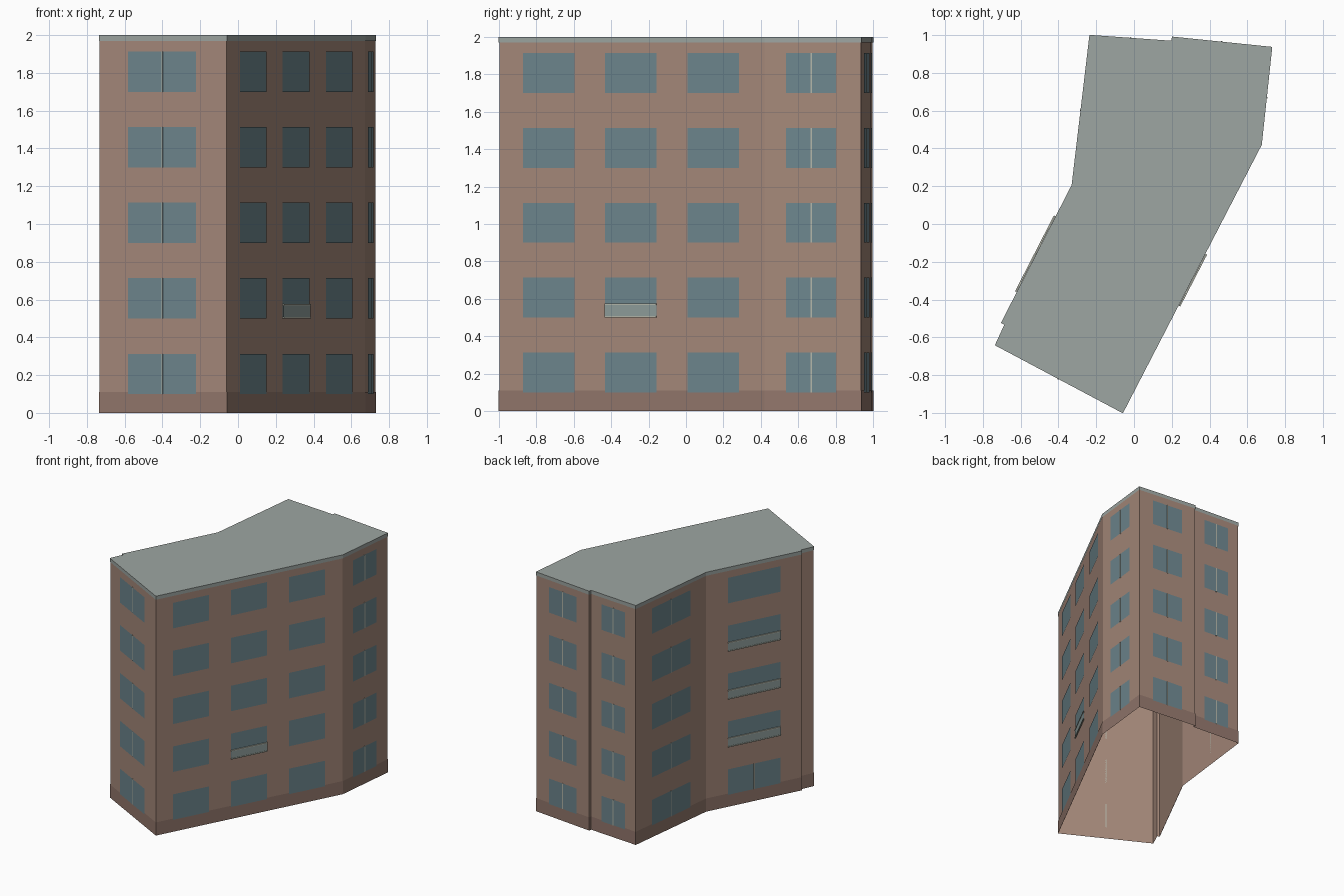
import bpy, bmesh
from mathutils import Vector

if "Cube" in bpy.data.objects:
    bpy.data.objects.remove(bpy.data.objects["Cube"])

# footprint, counter-clockwise from the front-left corner
PLAN = [Vector(p) for p in [
    (-0.732, -0.640), (-0.060, -0.997), (0.673, 0.420), (0.728, 0.934),
    (0.203, 0.988), (0.201, 0.966), (-0.233, 0.997), (-0.327, 0.205),
    (-0.700, -0.522), (-0.682, -0.531)]]
N = len(PLAN)
FLOOR, SILL, HEAD = 0.4, 0.10, 0.313


def material(name, rgb):
    m = bpy.data.materials.new(name)
    m.diffuse_color = (*rgb, 1)
    m.use_nodes = True
    m.node_tree.nodes["Principled BSDF"].inputs["Base Color"].default_value = m.diffuse_color
    return m


BRICK = material("wall_brown", (0.38, 0.25, 0.195))
PLINTH = material("base_brown", (0.29, 0.185, 0.15))
ROOF = material("roof_grey", (0.34, 0.38, 0.36))
GLASS = material("window_blue", (0.155, 0.24, 0.27))
FRAME = material("frame_light", (0.45, 0.47, 0.40))
PANEL = material("railing_panel", (0.27, 0.34, 0.33))


def finish(bm, name, mat):
    me = bpy.data.meshes.new(name)
    bm.to_mesh(me)
    bm.free()
    me.materials.append(mat)
    ob = bpy.data.objects.new(name, me)
    bpy.context.collection.objects.link(ob)


def normal(i):
    d = (PLAN[(i + 1) % N] - PLAN[i]).normalized()
    return Vector((d.y, -d.x))


def outline(off):
    # mitred outward offset of the footprint
    pts = []
    for i in range(N):
        a, b = normal(i - 1), normal(i)
        pts.append(PLAN[i] + (a + b) * (off / (1 + a.dot(b))))
    return pts


def band(name, off, z0, z1, mat):
    bm = bmesh.new()
    pts = outline(off)
    lo = [bm.verts.new((*p, z0)) for p in pts]
    hi = [bm.verts.new((*p, z1)) for p in pts]
    for i in range(N):
        j = (i + 1) % N
        bm.faces.new((lo[i], lo[j], hi[j], hi[i]))
    finish(bm, name, mat)


def corners(bm, i, t0, t1, z0, z1, off):
    # four vertices of a rectangle on wall i, pushed outward
    a, b, n = PLAN[i], PLAN[(i + 1) % N], normal(i) * off
    return [bm.verts.new((*(a.lerp(b, t) + n), z))
            for t, z in ((t0, z0), (t1, z0), (t1, z1), (t0, z1))]


def pane(bm, *args):
    bm.faces.new(corners(bm, *args))


def bar(bm, i, t0, t1, z0, z1, o0, o1):
    # box standing on wall i between two outward distances
    back = corners(bm, i, t0, t1, z0, z1, o0)
    front = corners(bm, i, t0, t1, z0, z1, o1)
    bm.faces.new(front)
    bm.faces.new(back[::-1])
    for k in range(4):
        m = (k + 1) % 4
        bm.faces.new((back[k], back[m], front[m], front[k]))


# wall shell (open underneath), plinth, roof edge and roof
band("walls", 0, 0, 2.0, BRICK)
band("base_course", 0.003, 0, 0.11, PLINTH)
band("roof_edge", 0.003, 1.97, 2.0, ROOF)
roof = bmesh.new()
roof.faces.new([roof.verts.new((*p, 2.0)) for p in outline(0.003)])
finish(roof, "roof", ROOF)

# window columns: wall, start, end, floors with a mullion, floors with a railing
ALL = range(5)
COLUMNS = [
    (0, 0.227, 0.762, ALL, ()),
    (1, 0.090, 0.284, (), ()),
    (1, 0.400, 0.594, (), (1,)),
    (1, 0.711, 0.905, (), ()),
    (2, 0.225, 0.745, ALL, ()),
    (3, 0.240, 0.765, ALL, ()),
    (5, 0.240, 0.770, ALL, ()),
    (6, 0.225, 0.775, ALL, ()),
    (7, 0.228, 0.780, (0,), (1, 2, 3)),
]
glass, mullions, panels, rails = (bmesh.new() for _ in range(4))
for w, t0, t1, split, railed in COLUMNS:
    length = (PLAN[(w + 1) % N] - PLAN[w]).length
    mid, half = (t0 + t1) / 2, 0.004 / length
    for f in ALL:
        z0, z1 = SILL + f * FLOOR, HEAD + f * FLOOR
        pane(glass, w, t0, t1, z0, z1, 0.004)
        if f in split:
            bar(mullions, w, mid - half, mid + half, z0, z1, 0.0, 0.006)
        if f in railed:
            pane(panels, w, t0, t1, z0, z0 + 0.075, 0.010)
            for z in (z0, z0 + 0.068):
                bar(rails, w, t0, t1, z, z + 0.008, 0.004, 0.013)

finish(glass, "windows", GLASS)
finish(mullions, "window_mullions", FRAME)
finish(panels, "railing_panels", PANEL)
finish(rails, "railing_bars", FRAME)
